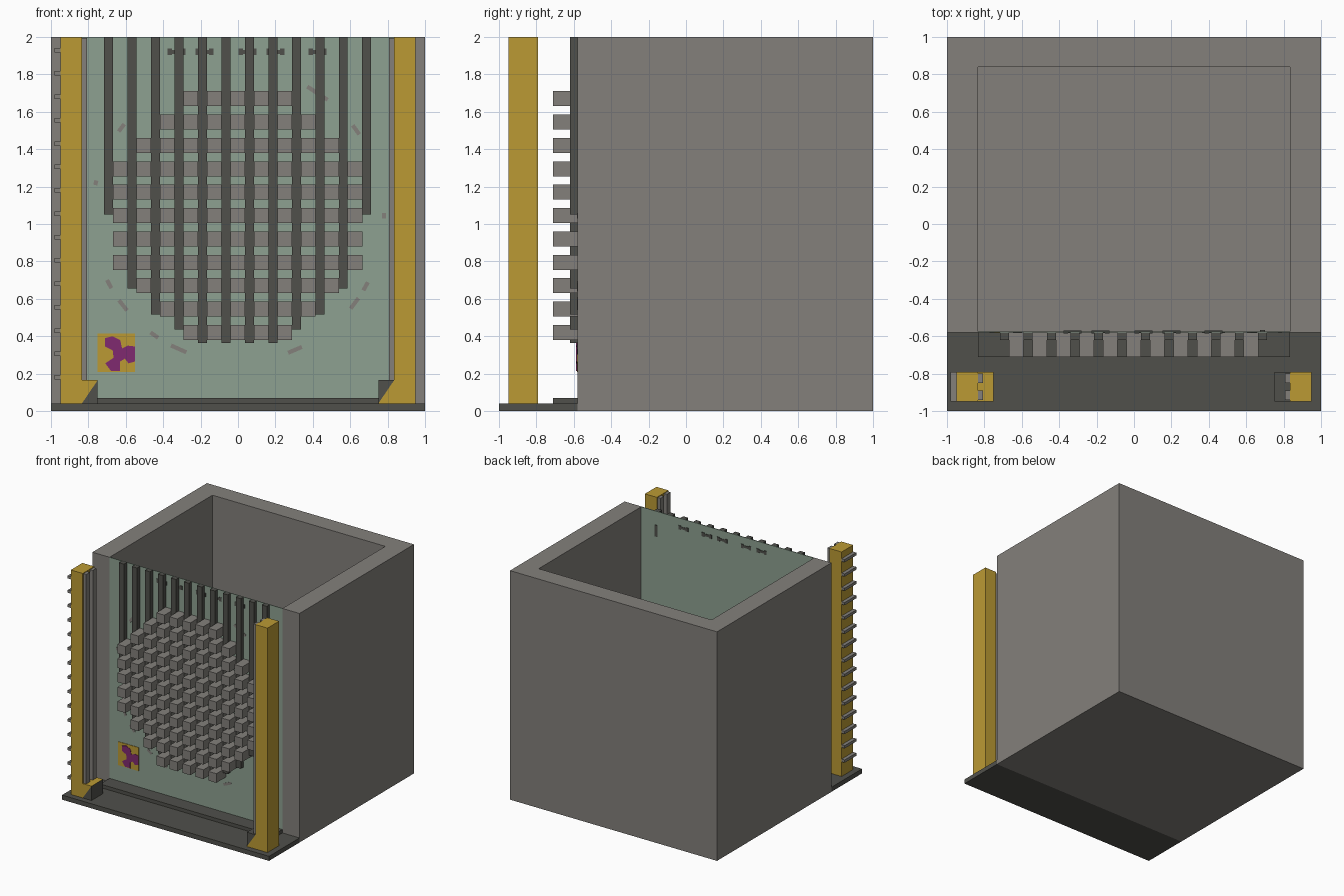
import bpy, bmesh, math
from mathutils import Vector, Matrix

cube = bpy.data.objects.get("Cube")
if cube:
    bpy.data.objects.remove(cube, do_unlink=True)


def material(name, r, g, b):
    lin = [((c / 255 + 0.055) / 1.055) ** 2.4 for c in (r, g, b)] + [1]
    m = bpy.data.materials.new(name)
    m.use_nodes = True
    m.diffuse_color = lin
    m.node_tree.nodes["Principled BSDF"].inputs["Base Color"].default_value = lin
    return m


GREY = material("stone grey", 131, 128, 123)
DARK = material("dark grey", 80, 80, 75)
GREEN = material("sage green", 141, 161, 145)
GOLD = material("gold", 187, 154, 52)
PURPLE = material("purple", 128, 42, 112)


def finish(name, bm, mat):
    bmesh.ops.recalc_face_normals(bm, faces=bm.faces)
    mesh = bpy.data.meshes.new(name)
    bm.to_mesh(mesh)
    bm.free()
    mesh.materials.append(mat)
    ob = bpy.data.objects.new(name, mesh)
    bpy.context.collection.objects.link(ob)
    return ob


def add_box(bm, x0, x1, y0, y1, z0, z1, turn=0):
    """Box between limits, optionally turned about y through its centre."""
    centre = Vector((x0 + x1, y0 + y1, z0 + z1)) / 2
    mat = (Matrix.Translation(centre) @ Matrix.Rotation(turn, 4, 'Y')
           @ Matrix.Diagonal((x1 - x0, y1 - y0, z1 - z0, 1)))
    bmesh.ops.create_cube(bm, size=1, matrix=mat)


def boxes(name, mat, *limits):
    bm = bmesh.new()
    for lim in limits:
        add_box(bm, *lim)
    return finish(name, bm, mat)


def prism(name, mat, points, step):
    """Extrude a flat outline along a step vector."""
    bm = bmesh.new()
    face = bm.faces.new([bm.verts.new(p) for p in points])
    out = bmesh.ops.extrude_face_region(bm, geom=[face], use_keep_orig=True)
    verts = [v for v in out["geom"] if isinstance(v, bmesh.types.BMVert)]
    bmesh.ops.translate(bm, verts=verts, vec=step)
    return finish(name, bm, mat)


FACE = -0.58      # front plane of the housing
IN = 0.835        # half width of the opening
FLOOR = 0.07
MID = 1.045       # height of the block pattern centre
PITCH = 0.1255

# Housing: three walls as one outline, with a floor between them
outline = [(-1, FACE), (-IN, FACE), (-IN, 0.84), (IN, 0.84),
           (IN, FACE), (1, FACE), (1, 1), (-1, 1)]
prism("housing_walls", GREY, [(x, y, 0) for x, y in outline], (0, 0, 2))
boxes("housing_floor", GREY, (-IN, IN, FACE, 0.84, 0, FLOOR))

# Front panel, base ledge and step
boxes("front_panel", GREEN, (-IN, IN, FACE, FACE + 0.006, FLOOR, 2))
boxes("base_ledge", DARK, (-1, 1, -1, FACE, 0, 0.04))
boxes("ledge_step", DARK, (-IN, IN, -0.71, FACE, 0.04, FLOOR))

# Round pattern of blocks
half = [2, 3, 4, 5, 5, 5, 5, 5, 4, 3, 2]
bm = bmesh.new()
for row, n in enumerate(half):
    z = MID + (row - 5) * 0.125
    for col in range(-n, n + 1):
        x = col * PITCH - 0.002
        add_box(bm, x - 0.039, x + 0.039, -0.71, FACE, z - 0.04, z + 0.04)
finish("blocks", bm, GREY)

# Vertical bars running between the block columns
bm = bmesh.new()
for i, bottom in enumerate([0.365, 0.365, 0.435, 0.515, 0.655, 1.05]):
    for s in (-1, 1):
        x = s * (i + 0.5) * PITCH - 0.002
        add_box(bm, x - 0.024, x + 0.024, -0.62, FACE, bottom, 2)
finish("vertical_bars", bm, DARK)

# Small pegs through the panel near the top
bm = bmesh.new()
for x in (-0.33, -0.18, 0.05, 0.2, 0.425):
    add_box(bm, x - 0.048, x + 0.048, FACE - 0.004, FACE + 0.01, 1.91, 1.93)
    for s in (-1, 1):
        add_box(bm, x + s * 0.036 - 0.012, x + s * 0.036 + 0.012,
                FACE - 0.005, FACE + 0.011, 1.903, 1.937)
add_box(bm, 0.675, 0.7, FACE, FACE + 0.012, 1.78, 1.88)
finish("panel_pegs", bm, DARK)

# Faint broken ring around the blocks
bm = bmesh.new()
for deg, length in ((143, 0.05), (57, 0.13), (36, 0.06), (-37, 0.07), (-29, 0.05),
                    (-67, 0.08), (-114, 0.09), (-125, 0.05), (-142, 0.07),
                    (-152, 0.05), (167, 0.025), (0, 0.03)):
    a = math.radians(deg)
    x, z = 0.78 * math.cos(a), MID + 0.78 * math.sin(a)
    add_box(bm, x - 0.011, x + 0.011, FACE - 0.003, FACE,
            z - length / 2, z + length / 2, -a)
finish("ring_marks", bm, GREY)

# Corner plate with a three-lobed patch
boxes("corner_plate", GOLD, (-0.75, -0.55, FACE - 0.004, FACE, 0.21, 0.415))
patch = [(-0.71, 0.39), (-0.67, 0.4), (-0.63, 0.38), (-0.62, 0.335), (-0.59, 0.35),
         (-0.55, 0.345), (-0.55, 0.265), (-0.585, 0.255), (-0.605, 0.28),
         (-0.63, 0.265), (-0.63, 0.215), (-0.68, 0.215), (-0.71, 0.255),
         (-0.665, 0.285), (-0.67, 0.325), (-0.71, 0.345)]
prism("plate_patch", PURPLE, [(x, FACE - 0.004, z) for x, z in patch], (0, -0.003, 0))

# Posts with inner rails and two-tone foot brackets
for side, s in (("right", -1), ("left", 1)):
    def span(a, b):
        return sorted((s * a, s * b))
    boxes(side + "_post", GOLD, (*span(IN, 0.95), -0.95, -0.79, 0.04, 2))
    boxes(side + "_rail", GREY,
          (*span(0.808, IN), -0.94, -0.89, 0.04, 1.995),
          (*span(0.808, IN), -0.85, -0.80, 0.04, 1.995))
    x0, x1 = span(0.75, IN)
    corners = [(x0, 0.04), (x1, 0.04), (x1, 0.165), (x0, 0.165)]
    lower, upper = corners[:3], [corners[0], corners[2], corners[3]]
    if s < 0:
        lower, upper = upper, lower
    for part, mat, tri in (("gold", GOLD, lower), ("dark", DARK, upper)):
        prism(f"{side}_bracket_{part}", mat,
              [(x, -0.95, z) for x, z in tri], (0, 0.16, 0))

# Rack of thin ribs on the outside of the right post
boxes("post_ribs", GREY, *[(-0.98, -0.95, -0.95, -0.79, z - 0.012, z + 0.012)
                           for z in (0.18 + i * 0.125 for i in range(15))])
